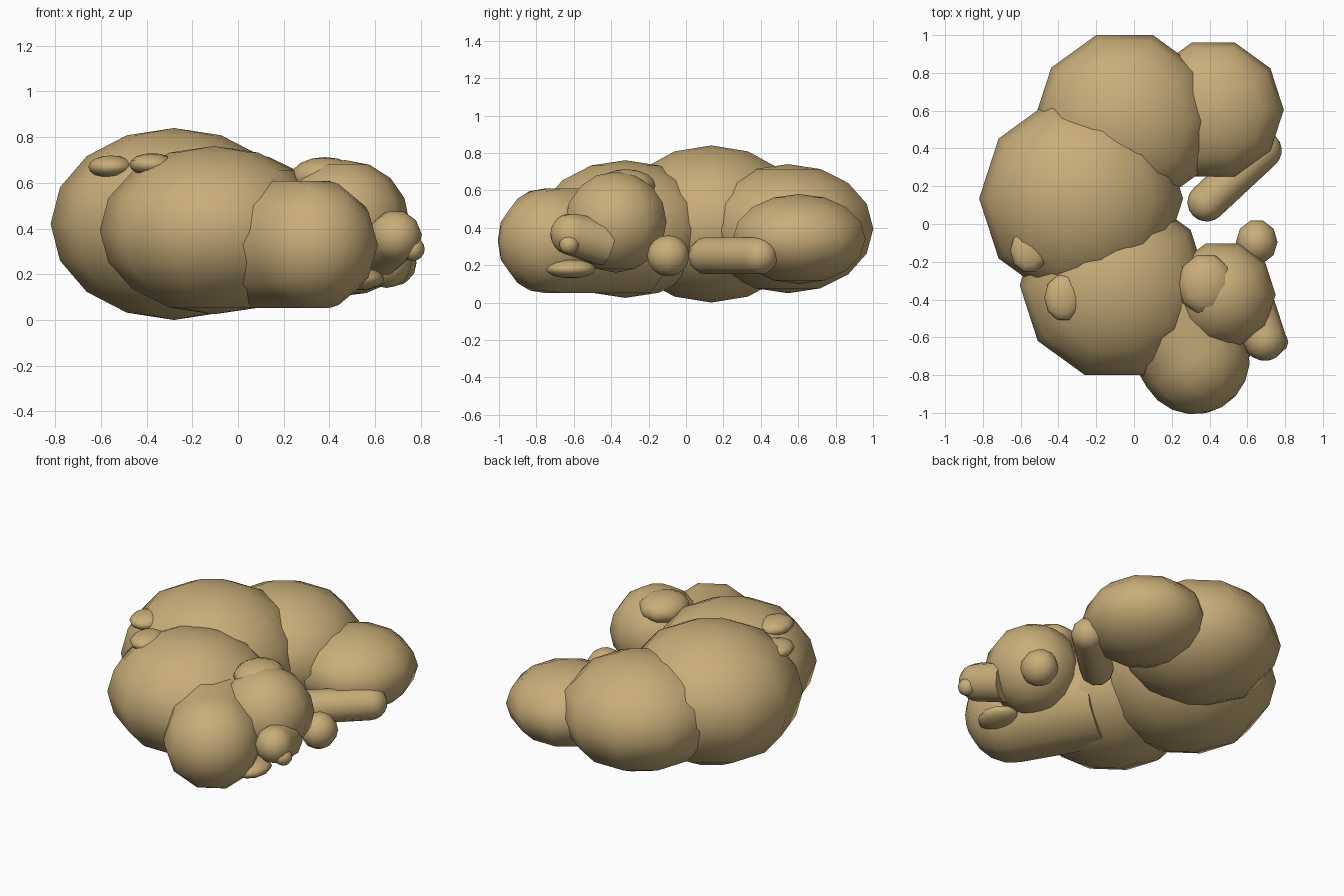
import bpy, bmesh, math
from mathutils import Vector

if "Cube" in bpy.data.objects:
    bpy.data.objects.remove(bpy.data.objects["Cube"])

SIDES = 10
fur = bpy.data.materials.new("tan_fur")
fur.diffuse_color = (0.58, 0.42, 0.19, 1)
fur.use_nodes = True
fur.node_tree.nodes["Principled BSDF"].inputs["Base Color"].default_value = fur.diffuse_color


def lathe(name, profile, loc, axis=(0, 0, 1), scale=(1, 1, 1)):
    """Revolve (radius, height) points around an axis through loc."""
    bm = bmesh.new()
    z = Vector(axis).normalized()
    # horizontal side vector so that the polygon keeps a flat top
    x = Vector((1, 0, 0)) if abs(z.z) > 0.99 else Vector((-z.y, z.x, 0)).normalized()
    y = z.cross(x)
    rings = []
    for r, h in profile:
        n = 1 if r < 1e-5 else SIDES
        ring = []
        for i in range(n):
            a = 2 * math.pi * i / SIDES
            p = x * (r * math.cos(a)) + y * (r * math.sin(a)) + z * h
            ring.append(bm.verts.new([p[k] * scale[k] + loc[k] for k in range(3)]))
        rings.append(ring)
    for a, b in zip(rings, rings[1:]):
        for i in range(SIDES):
            j = (i + 1) % SIDES
            quad = [a[i % len(a)], a[j % len(a)], b[j % len(b)], b[i % len(b)]]
            bm.faces.new(list(dict.fromkeys(quad)))
    for ring in (rings[0], rings[-1]):
        if len(ring) > 1:
            bm.faces.new(ring)
    bmesh.ops.recalc_face_normals(bm, faces=bm.faces)
    for f in bm.faces:
        f.smooth = len(f.verts) < 5
    me = bpy.data.meshes.new(name)
    bm.to_mesh(me)
    bm.free()
    me.materials.append(fur)
    ob = bpy.data.objects.new(name, me)
    bpy.context.collection.objects.link(ob)
    return ob


def arc(r, start, end, steps, offset=0.0):
    """Arc profile between two latitudes in degrees."""
    pts = []
    for i in range(steps + 1):
        t = math.radians(start + (end - start) * i / steps)
        pts.append((r * math.cos(t), offset + r * math.sin(t)))
    return pts


def ball(name, loc, radii):
    return lathe(name, arc(1, -90, 90, 8), loc, scale=radii)


def limb(name, start, end, r0, r1, round_start=True):
    """Tapered tube with a round far end and an optional round near end."""
    d = Vector(end) - Vector(start)
    low = arc(r0, -90, 0, 5) if round_start else [(r0, 0)]
    return lathe(name, low + arc(r1, 0, 90, 5, d.length), start, d)


# curled body
ball("rump", (-0.28, 0.135, 0.42), (0.54, 0.54, 0.42))
ball("hip", (-0.05, 0.545, 0.395), (0.48, 0.48, 0.345))
ball("haunch", (0.42, 0.605, 0.34), (0.373, 0.373, 0.24))
ball("chest", (-0.105, -0.325, 0.393), (0.5, 0.5, 0.368))

# small tufts on the back
ball("rear_tuft", (-0.555, -0.14, 0.67), (0.10, 0.12, 0.05))
ball("front_tuft", (-0.375, -0.39, 0.68), (0.10, 0.125, 0.05))

# tail, its tip, and the front limb with its paw
limb("tail", (0.385, 0.115, 0.25), (0.68, 0.39, 0.25), 0.102, 0.102)
ball("tail_tip", (0.65, -0.095, 0.25), (0.11, 0.118, 0.11))
limb("shoulder", (0.04, -0.235, 0.33), (0.32, -0.715, 0.33), 0.293, 0.293, False)
ball("paw", (0.53, -0.615, 0.18), (0.11, 0.138, 0.05))

# head
ball("head", (0.467, -0.375, 0.43), (0.283, 0.285, 0.27))
ball("ear", (0.38, -0.32, 0.625), (0.15, 0.165, 0.088))
limb("snout", (0.62, -0.43, 0.315), (0.69, -0.61, 0.365), 0.125, 0.115, False)
ball("nose", (0.765, -0.625, 0.31), (0.052, 0.055, 0.052))
